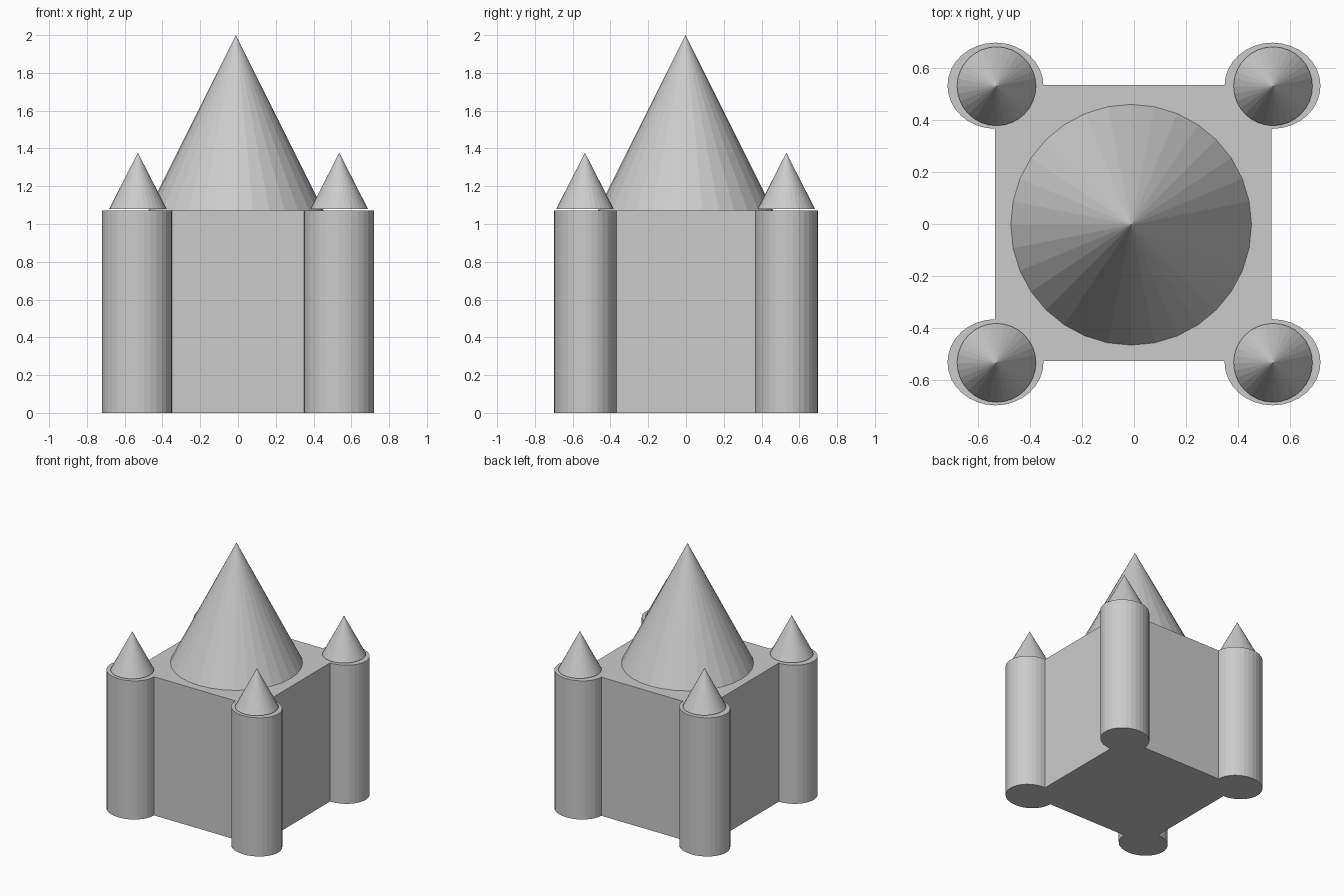
import bpy

if "Cube" in bpy.data.objects:
    bpy.data.objects.remove(bpy.data.objects["Cube"])

WALL_TOP = 1.072
SIDES = 32
CORNERS = [("front_left", -1, -1), ("front_right", 1, -1),
           ("back_left", -1, 1), ("back_right", 1, 1)]


def cone(name, x, y, base, tip, radius):
    bpy.ops.mesh.primitive_cone_add(vertices=SIDES, radius1=radius, radius2=0,
                                    depth=tip - base,
                                    location=(x, y, (base + tip) / 2))
    bpy.context.object.name = name


# Square keep
bpy.ops.mesh.primitive_cube_add(size=1, location=(-0.003, 0.004, WALL_TOP / 2))
keep = bpy.context.object
keep.name = "keep_with_towers"
keep.scale = (1.067, 1.065, WALL_TOP)
bpy.ops.object.transform_apply(location=False, rotation=False, scale=True)

# Slightly oval corner towers, merged flush into the keep
for label, sx, sy in CORNERS:
    bpy.ops.mesh.primitive_cylinder_add(
        vertices=SIDES, radius=1, depth=WALL_TOP,
        location=(sx * 0.534, sy * 0.533, WALL_TOP / 2))
    tower = bpy.context.object
    tower.name = "tower_" + label
    tower.scale = (0.185, 0.166, 1)
    bpy.ops.object.transform_apply(location=False, rotation=False, scale=True)
    bpy.context.view_layer.objects.active = keep
    union = keep.modifiers.new("union", 'BOOLEAN')
    union.operation = 'UNION'
    union.solver = 'EXACT'
    union.object = tower
    bpy.ops.object.modifier_apply(modifier=union.name)
    bpy.data.objects.remove(tower)

# Main roof and the small roofs floating just above the towers
cone("main_roof", -0.011, -0.003, WALL_TOP, 2.0, 0.464)
for label, sx, sy in CORNERS:
    cone("tower_roof_" + label, sx * 0.533 + 0.003, sy * 0.533 - 0.002,
         1.08, 1.377, 0.152)
